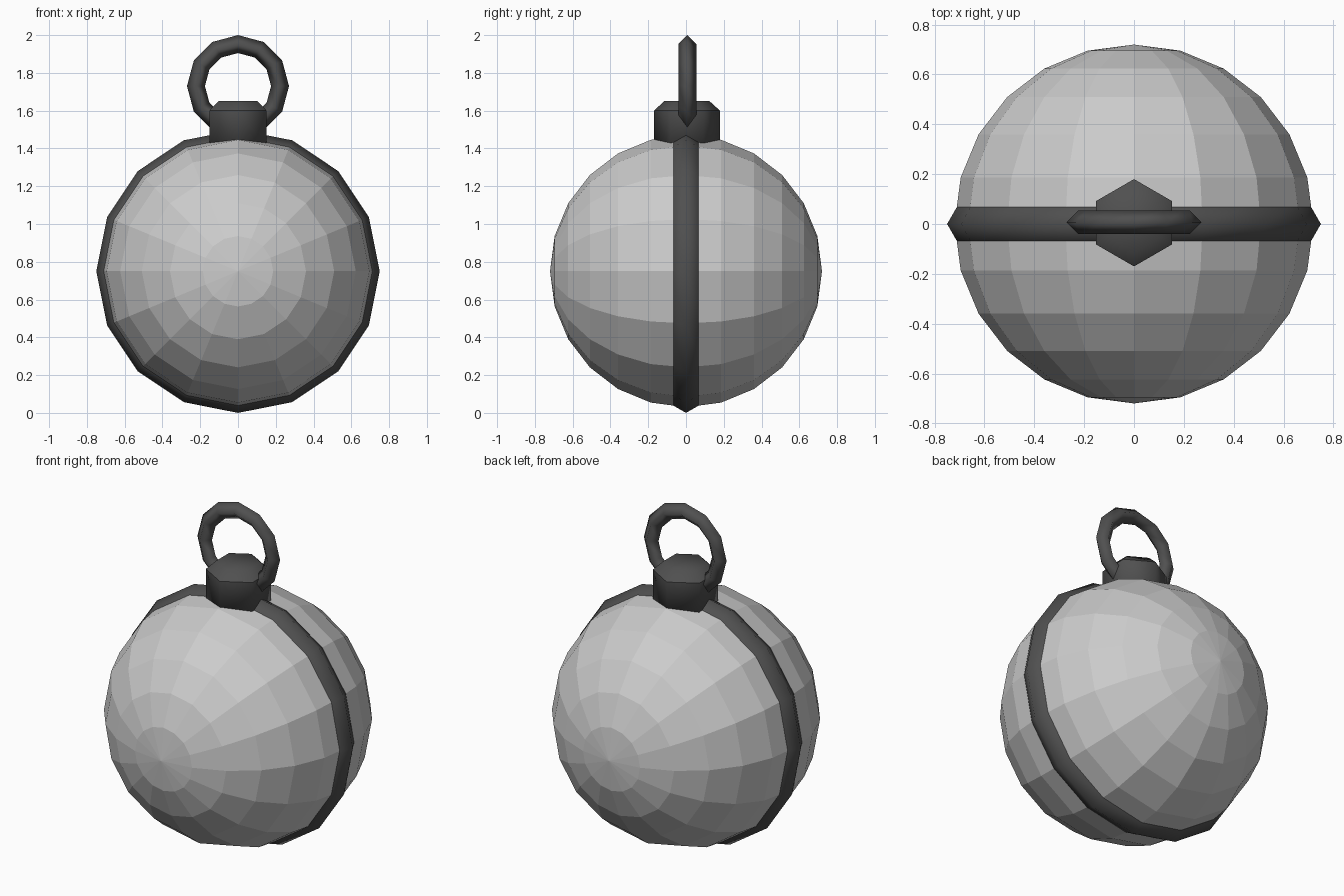
import bpy
from math import pi

if "Cube" in bpy.data.objects:
    bpy.data.objects.remove(bpy.data.objects["Cube"])

dark = bpy.data.materials.new("dark_metal")
dark.diffuse_color = (0.08, 0.08, 0.08, 1)
dark.use_nodes = True
dark.node_tree.nodes["Principled BSDF"].inputs["Base Color"].default_value = dark.diffuse_color
TURN = (pi / 2, 0, 0)  # lay the round axis along y


def finish(name, smooth=True):
    ob = bpy.context.object
    ob.name = name
    bpy.ops.object.transform_apply(location=False, rotation=True, scale=True)
    if smooth:
        bpy.ops.object.shade_smooth()
        ob.data.materials.append(dark)
    return ob


def torus(name, loc, major, minor, segs, sides):
    bpy.ops.mesh.primitive_torus_add(
        location=loc, rotation=TURN, major_radius=major, minor_radius=minor,
        major_segments=segs, minor_segments=sides)
    return finish(name)


# Faceted ball, poles facing front and back
bpy.ops.mesh.primitive_uv_sphere_add(
    segments=16, ring_count=12, radius=0.72, location=(0, 0, 0.75), rotation=TURN)
finish("ball", smooth=False)

# Band around the seam
torus("seam_band", (0, 0, 0.75), 0.65, 0.10, 16, 6)

# Six-sided cap with a chamfered top
bpy.ops.mesh.primitive_cylinder_add(
    vertices=6, radius=0.175, depth=0.20, location=(0, 0.005, 1.50))
cap = finish("cap")
bpy.ops.mesh.primitive_cone_add(
    vertices=6, radius1=0.175, radius2=0.12, depth=0.05, location=(0, 0.005, 1.625))
bevel = finish("cap_top")
for ob, upward in ((cap, True), (bevel, False)):
    # drop the hidden faces where the two pieces meet
    import bmesh
    bm = bmesh.new()
    bm.from_mesh(ob.data)
    bm.normal_update()
    inner = [f for f in bm.faces if (f.normal.z > 0.99 if upward else f.normal.z < -0.99)]
    bmesh.ops.delete(bm, geom=inner, context='FACES')
    bm.to_mesh(ob.data)
    bm.free()

# Hanging loop with a diamond section
torus("hanging_loop", (0, 0.007, 1.73), 0.2225, 0.0475, 12, 4)
